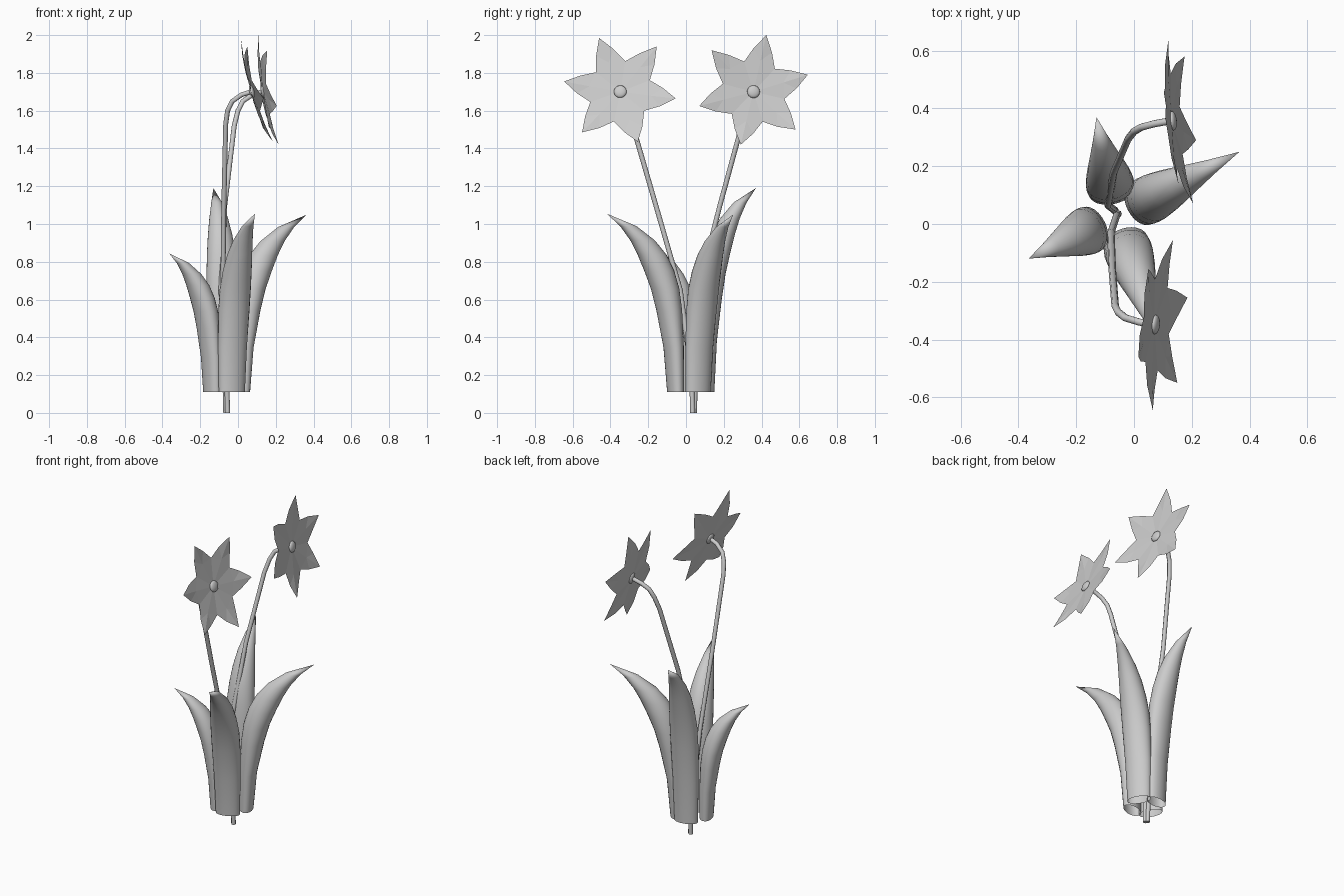
import bpy, bmesh, math
from mathutils import Vector

if "Cube" in bpy.data.objects:
    bpy.data.objects.remove(bpy.data.objects["Cube"])


def make_object(name, bm, smooth=True):
    bmesh.ops.recalc_face_normals(bm, faces=bm.faces[:])
    me = bpy.data.meshes.new(name)
    bm.to_mesh(me)
    bm.free()
    if smooth:
        for p in me.polygons:
            p.use_smooth = True
    ob = bpy.data.objects.new(name, me)
    bpy.context.collection.objects.link(ob)
    return ob


# Leaves: hollow tapering tubes, open at the bottom, bending outwards
CENTRE = Vector((-0.06, 0.025, 0))
# relative height, outer bend, inner bend, half width
PROFILE = [(0, 0, 0, .072), (.25, .06, 0, .079), (.46, .18, .02, .084),
           (.58, .27, .055, .083), (.68, .38, .12, .076), (.77, .49, .22, .065),
           (.85, .61, .37, .050), (.93, .78, .61, .028), (1, 1, 1, 0)]


def leaf(name, tip, n=24):
    tip = Vector(tip)
    out = tip - CENTRE
    out.z = 0
    reach = out.length
    out.normalize()
    side = Vector((-out.y, out.x, 0))
    bm = bmesh.new()
    rings = []
    for h, fo, fi, w in PROFILE[:-1]:
        ro = .125 + fo * (reach - .125)
        ri = .045 + fi * (reach - .045)
        mid, dep = (ro + ri) / 2, (ro - ri) / 2
        z = Vector((0, 0, .11 + h * (tip.z - .11)))
        ring = []
        for i in range(n):
            a = math.tau * i / n
            ring.append(bm.verts.new(CENTRE + z + out * (mid + dep * math.cos(a))
                                     + side * w * math.sin(a)))
        rings.append(ring)
    for a, b in zip(rings, rings[1:]):
        for i in range(n):
            j = (i + 1) % n
            bm.faces.new((a[i], a[j], b[j], b[i]))
    apex = bm.verts.new(tip)
    for i in range(n):
        bm.faces.new((rings[-1][i], rings[-1][(i + 1) % n], apex))
    make_object(name, bm)


leaf("leaf_right", (.365, .25, 1.05))
leaf("leaf_back", (-.13, .37, 1.19))
leaf("leaf_left", (-.365, -.12, .845))
leaf("leaf_front", (.09, -.42, 1.055))


# Stems: thin round tubes hooking over to the flower heads
def stem(name, pts):
    cu = bpy.data.curves.new(name, 'CURVE')
    cu.dimensions = '3D'
    cu.bevel_depth = .013
    cu.bevel_resolution = 2
    cu.use_fill_caps = True
    sp = cu.splines.new('POLY')
    sp.points.add(len(pts) - 1)
    for p, co in zip(sp.points, pts):
        p.co = (*co, 1)
        sp.use_smooth = True
    ob = bpy.data.objects.new(name, cu)
    bpy.context.collection.objects.link(ob)
    bpy.ops.object.select_all(action='DESELECT')
    ob.select_set(True)
    bpy.context.view_layer.objects.active = ob
    bpy.ops.object.convert(target='MESH')


stem("stem_front", [(-.055, .035, 0), (-.06, .03, .2), (-.08, -.03, .65), (-.075, -.16, 1.1),
                    (-.065, -.285, 1.53), (-.055, -.305, 1.6), (-.03, -.325, 1.65),
                    (.02, -.34, 1.685), (.07, -.348, 1.70)])
stem("stem_back", [(-.065, .045, 0), (-.07, .05, .2), (-.09, .065, .65), (-.07, .18, 1.1),
                   (-.02, .295, 1.52), (0, .32, 1.6), (.025, .335, 1.65),
                   (.07, .347, 1.68), (.125, .357, 1.70)])


# Flowers: shallow six-pointed cups with a small button centre
def flower(name, centre, tips):
    c = Vector(centre)
    tips = [Vector(t) for t in tips]
    axis = Vector((0, 0, 0))
    for a, b in zip(tips, tips[1:] + tips[:1]):
        axis += (a - c).cross(b - c)
    axis.normalize()
    if axis.x < 0:
        axis.negate()
    notches = []
    for a, b in zip(tips, tips[1:] + tips[:1]):
        d = (a - c).normalized() + (b - c).normalized()
        d -= axis * d.dot(axis)
        notches.append(c + d.normalized() * .168 + axis * .008)
    bm = bmesh.new()
    cv = bm.verts.new(c)
    nv = [bm.verts.new(p) for p in notches]
    for i, t in enumerate(tips):
        tv = bm.verts.new(t)
        rv = bm.verts.new(c + (t - c) * .55 - axis * .006)
        sides = []
        for k in (i - 1, i):
            m = (notches[k] + t) / 2
            away = m - (c + (t - c) * ((m - c).dot(t - c) / (t - c).length_squared))
            sides.append(bm.verts.new(m + away.normalized() * .008 - axis * .004))
        for v, s in ((nv[i - 1], sides[0]), (nv[i], sides[1])):
            bm.faces.new((cv, v, rv))
            bm.faces.new((v, s, rv))
            bm.faces.new((s, tv, rv))
    make_object(name + "_petals", bm, False)
    bm = bmesh.new()
    bmesh.ops.create_uvsphere(bm, u_segments=16, v_segments=8, radius=.034)
    q = Vector((0, 0, 1)).rotation_difference(axis)
    for v in bm.verts:
        v.co.z *= .4
        v.co = q @ v.co + c + axis * .004
    make_object(name + "_button", bm)


flower("front_flower", (.07, -.348, 1.70),
       [(.015, -.46, 1.985), (.05, -.155, 1.94), (.135, -.055, 1.665),
        (.185, -.255, 1.435), (.15, -.55, 1.485), (.065, -.645, 1.755)])
flower("back_flower", (.13, .357, 1.70),
       [(.11, .425, 2.0), (.12, .645, 1.79), (.175, .58, 1.50),
        (.215, .29, 1.42), (.205, .07, 1.625), (.155, .135, 1.92)])
